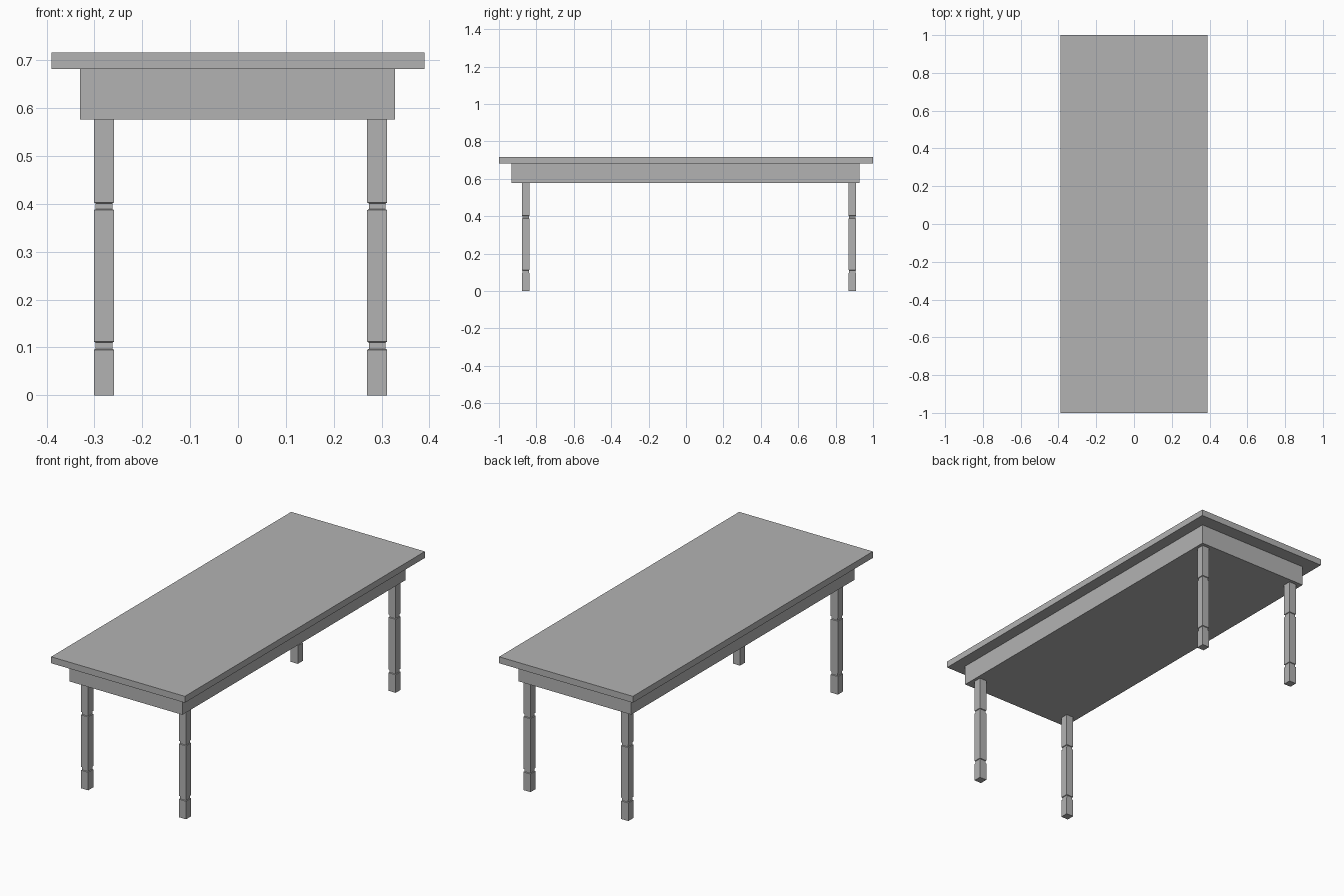
import bpy
import bmesh

default = bpy.data.objects.get("Cube")
if default:
    bpy.data.objects.remove(default, do_unlink=True)

grey = bpy.data.materials.new("plain grey")
grey.use_nodes = True
colour = (0.45, 0.45, 0.45, 1)
grey.diffuse_color = colour
grey.node_tree.nodes["Principled BSDF"].inputs["Base Color"].default_value = colour


def square_stack(name, profile, centre=(0, 0)):
    """Stack rectangles given as (half x, half y, z) into a closed solid."""
    bm = bmesh.new()
    rings = []
    for hx, hy, z in profile:
        corners = ((-hx, -hy), (hx, -hy), (hx, hy), (-hx, hy))
        rings.append([bm.verts.new((x, y, z)) for x, y in corners])
    bm.faces.new(rings[0][::-1])
    bm.faces.new(rings[-1])
    for low, high in zip(rings, rings[1:]):
        for i in range(4):
            j = (i + 1) % 4
            bm.faces.new((low[i], low[j], high[j], high[i]))
    mesh = bpy.data.meshes.new(name)
    bm.to_mesh(mesh)
    bm.free()
    mesh.materials.append(grey)
    obj = bpy.data.objects.new(name, mesh)
    obj.location = (*centre, 0)
    bpy.context.collection.objects.link(obj)
    return obj


# Top board and the solid apron beneath it
square_stack("table_top", [(0.39, 1.0, 0.682), (0.39, 1.0, 0.716)])
square_stack("apron", [(0.329, 0.93, 0.576), (0.329, 0.93, 0.682)], (-0.001, -0.002))

# Square legs with two shallow necks
LEG, NECK, TAPER = 0.021, 0.0175, 0.002
sections = [(LEG, 0)]
for bottom, top in ((0.095, 0.112), (0.387, 0.403)):
    sections += [(LEG, bottom), (NECK, bottom + TAPER),
                 (NECK, top - TAPER), (LEG, top)]
sections.append((LEG, 0.576))
leg_profile = [(half, half, z) for half, z in sections]

for side, x in (("right", -0.28), ("left", 0.291)):
    for end, y in (("front", -0.857), ("back", 0.889)):
        square_stack(f"{end}_{side}_leg", leg_profile, (x, y))
